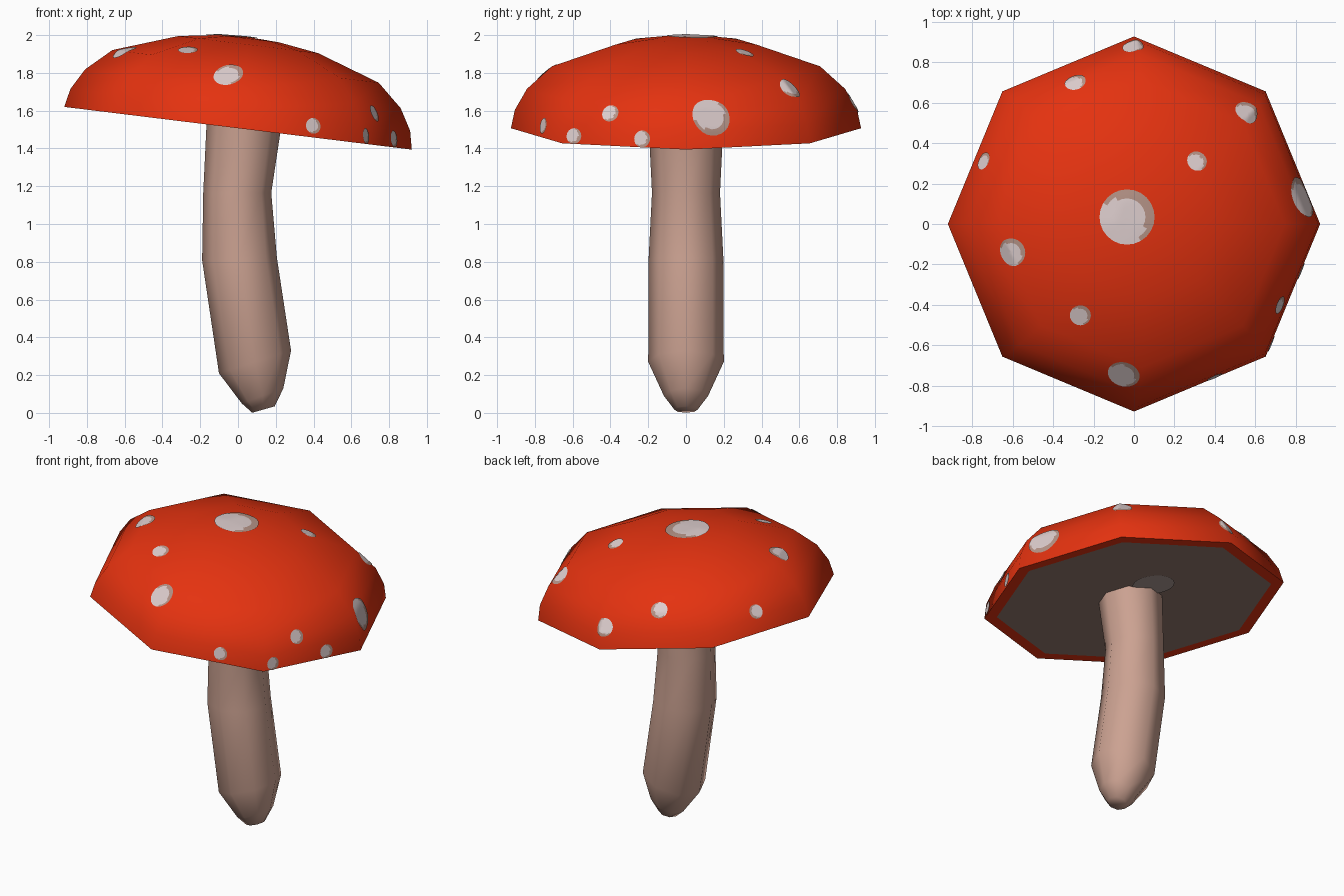
import bpy, bmesh, math
from mathutils import Vector, Matrix
from mathutils.bvhtree import BVHTree

if "Cube" in bpy.data.objects:
    bpy.data.objects.remove(bpy.data.objects["Cube"])

SIDES = 8


def material(name, rgb):
    m = bpy.data.materials.new(name)
    m.diffuse_color = (*rgb, 1)
    m.use_nodes = True
    m.node_tree.nodes["Principled BSDF"].inputs["Base Color"].default_value = m.diffuse_color
    return m


RED = material("cap red", (0.78, 0.032, 0.005))
CREAM = material("spot pale", (0.72, 0.61, 0.61))
TAUPE = material("spot edge taupe", (0.46, 0.29, 0.24))
FLESH = material("stem pinkish tan", (0.60, 0.36, 0.285))
BROWN = material("underside brown", (0.29, 0.19, 0.16))
GREY = material("underside patch", (0.42, 0.33, 0.30))


def finish(bm, name, mats):
    me = bpy.data.meshes.new(name)
    bm.to_mesh(me)
    for m in mats:
        me.materials.append(m)
    ob = bpy.data.objects.new(name, me)
    bpy.context.collection.objects.link(ob)
    return ob


def loft(bm, rings):
    """Join rings of (centre, radius, tilt about y) and close both ends."""
    loops = []
    for c, r, tilt in rings:
        rot = Matrix.Rotation(tilt, 3, 'Y')
        loops.append([bm.verts.new(Vector(c) + rot @ Vector(
            (r * math.cos(2 * math.pi * i / SIDES),
             r * math.sin(2 * math.pi * i / SIDES), 0))) for i in range(SIDES)])
    for a, b in zip(loops, loops[1:]):
        for i in range(SIDES):
            j = (i + 1) % SIDES
            bm.faces.new((a[i], a[j], b[j], b[i]))
    bm.faces.new(loops[0])
    bm.faces.new(loops[-1])
    bmesh.ops.recalc_face_normals(bm, faces=bm.faces)


def smooth(bm, limit):
    for f in bm.faces:
        f.smooth = True
    for e in bm.edges:
        if len(e.link_faces) == 2:
            e.smooth = e.calc_face_angle() < math.radians(limit)


# Cap: eight-sided dome, leaning to +x, with a flat underside
TILT = math.radians(7)
axis = Vector((math.sin(TILT), 0, math.cos(TILT)))
base = Vector((0, 0, 1.507))
profile = [(0.85, 0.0), (0.927, 0.0), (0.906, 0.098), (0.842, 0.21),
           (0.71, 0.33), (0.373, 0.446), (0.16, 0.478)]
bm = bmesh.new()
loft(bm, [(base + axis * h, r, TILT) for r, h in profile])
top = max((f for f in bm.faces if len(f.verts) == SIDES),
          key=lambda f: f.calc_center_median().z)
apex = bmesh.ops.poke(bm, faces=[top])["verts"][0]
apex.co += axis * 0.007
for f in bm.faces:
    if len(f.verts) == SIDES:
        f.material_index = 1
smooth(bm, 60)
tree = BVHTree.FromBMesh(bm)
finish(bm, "cap", [RED, BROWN])
bm.free()


# Spots: thin discs that follow the cap surface
def spot(name, x, y, z, radius, mats, shift):
    if z is None:
        centre, n, _, _ = tree.ray_cast(Vector((x, y, 3)), Vector((0, 0, -1)))
    else:
        centre, n, _, _ = tree.find_nearest(Vector((x, y, z)))
    u = n.orthogonal().normalized()
    v = n.cross(u)
    bm = bmesh.new()

    def place(r, a):
        p = centre + (u * math.cos(a) + v * math.sin(a)) * r
        q, m, _, _ = tree.find_nearest(p)
        return bm.verts.new(q + m * 0.005)

    seg, steps = 24, 6
    mid = place(0, 0)
    prev = None
    for k in range(1, steps + 1):
        ring = [place(radius * k / steps, 2 * math.pi * i / seg) for i in range(seg)]
        for i in range(seg):
            j = (i + 1) % seg
            if prev:
                bm.faces.new((prev[i], ring[i], ring[j], prev[j]))
            else:
                bm.faces.new((mid, ring[i], ring[j]))
        prev = ring
    # pale middle sits off-centre, leaving a darker crescent
    pale = centre + Vector((-1, -1, 0.5)) * radius * shift
    for f in bm.faces:
        f.smooth = True
        if (f.calc_center_median() - pale).length > radius * 0.88:
            f.material_index = len(mats) - 1
    finish(bm, name, mats)
    bm.free()


spots = [(-0.035, 0.035, None, 0.137), (0.0, 0.88, None, 0.058),
         (-0.29, 0.70, None, 0.053), (0.56, 0.55, None, 0.065),
         (-0.74, 0.31, None, 0.045), (0.31, 0.31, None, 0.05),
         (0.84, 0.135, 1.57, 0.105), (-0.605, -0.14, None, 0.07),
         (-0.265, -0.45, None, 0.052), (-0.05, -0.74, None, 0.08),
         (0.72, -0.40, 1.585, 0.046), (0.40, -0.76, 1.52, 0.042),
         (0.67, -0.59, 1.465, 0.042), (0.82, -0.23, 1.45, 0.045)]
for i, (x, y, z, r) in enumerate(spots):
    spot(f"spot_{i + 1}", x, y, z, r, [CREAM, TAUPE], 0.2)

# Paler patch on the underside beside the stem
spot("underside_patch", 0.04, 0.24, 1.45, 0.13, [GREY], 0)

# Stem: bent eight-sided tube with a rounded foot
bm = bmesh.new()
loft(bm, [((0.135, 0, 0.018), 0.062, math.radians(-16)),
          ((0.13, 0, 0.09), 0.117, math.radians(-20)),
          ((0.09, 0, 0.27), 0.2, math.radians(-17.5)),
          ((0.008, 0, 0.815), 0.198, math.radians(-2)),
          ((-0.004, 0, 1.165), 0.18, 0),
          ((0.035, 0, 1.57), 0.2, math.radians(7))])
smooth(bm, 60)
finish(bm, "stem", [FLESH])
bm.free()
